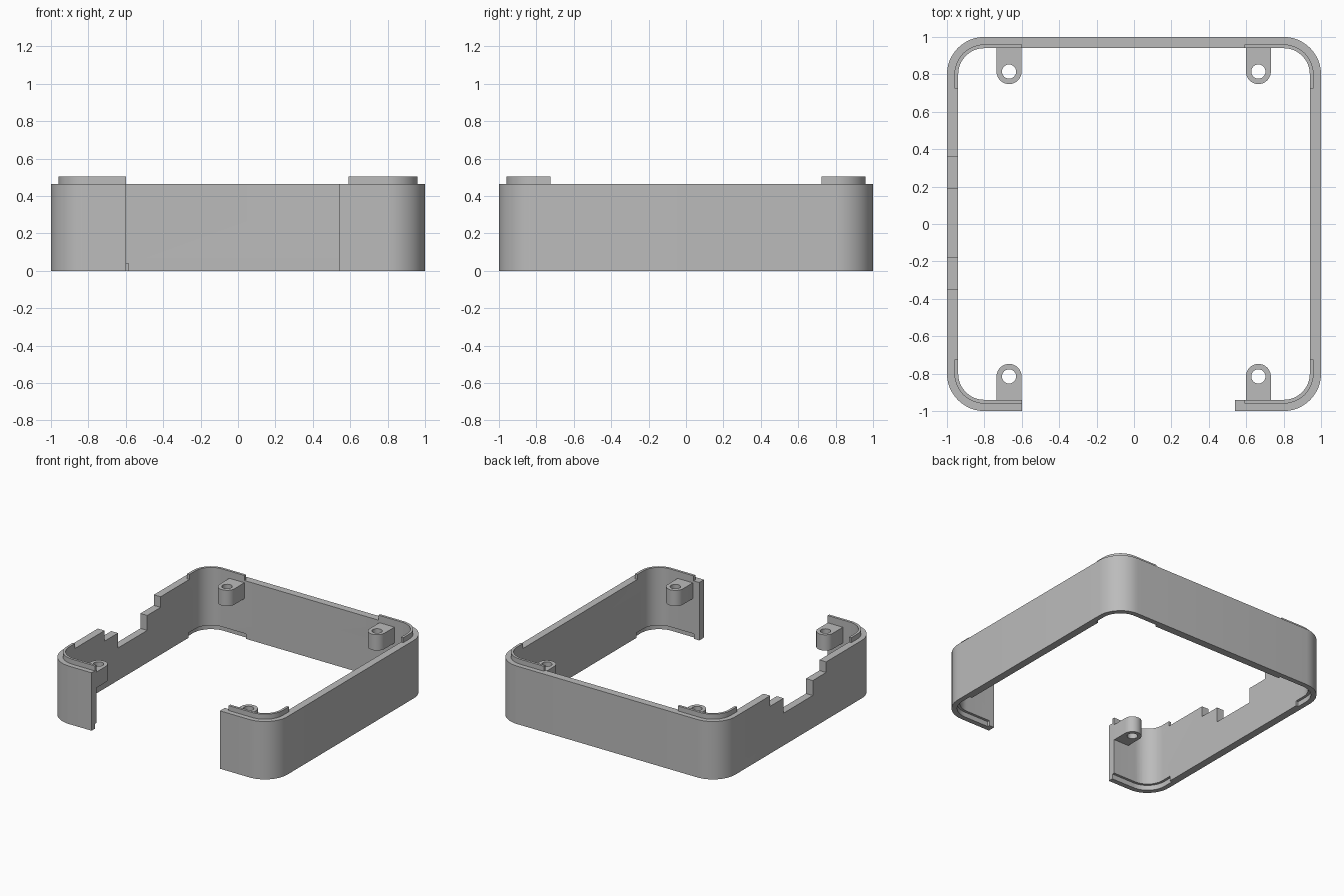
import bpy, bmesh
from math import sin, cos, pi, radians

if "Cube" in bpy.data.objects:
    bpy.data.objects.remove(bpy.data.objects["Cube"])

grey = bpy.data.materials.new("plain_grey")
grey.use_nodes = True
grey.diffuse_color = (0.5, 0.5, 0.5, 1)
grey.node_tree.nodes["Principled BSDF"].inputs["Base Color"].default_value = (0.5, 0.5, 0.5, 1)

RIM, LIP_TOP, REBATE = 0.465, 0.505, 0.04
OUTER, LIP, INNER = 1.0, 0.96, 0.94      # half widths of the nested outlines
RADIUS = 0.2                             # outside corner radius
END_LEFT, END_RIGHT = 0.54, -0.6         # ends of the open front wall
CORNERS = ["front_left", "back_left", "back_right", "front_right"]


def finish(name, bm):
    bmesh.ops.recalc_face_normals(bm, faces=bm.faces)
    mesh = bpy.data.meshes.new(name)
    bm.to_mesh(mesh)
    bm.free()
    mesh.materials.append(grey)
    obj = bpy.data.objects.new(name, mesh)
    bpy.context.collection.objects.link(obj)
    return obj


def arc(i, half, steps=12):
    """Points round corner i of a rounded square, counter-clockwise from the front left."""
    r = RADIUS - (OUTER - half)
    sx, sy = (1, 1, -1, -1)[i], (-1, 1, 1, -1)[i]
    c = half - r
    angles = [(i - 1) * pi / 2 + pi / 2 * k / steps for k in range(steps + 1)]
    return [(sx * c + r * cos(a), sy * c + r * sin(a)) for a in angles]


def frame_path(half):
    pts = [(END_LEFT, -half)]
    for i in range(4):
        pts += arc(i, half)
    return pts + [(END_RIGHT, -half)]


def corner_path(i, half, x_end, y_end):
    sx, sy = (1, 1, -1, -1)[i], (-1, 1, 1, -1)[i]
    ends = [(sx * x_end, sy * half), (sx * half, sy * y_end)]
    if i % 2:
        ends.reverse()
    return [ends[0]] + arc(i, half) + [ends[1]]


def strip(name, outside, inside, z0, z1):
    """A wall of rectangular section between two matching paths."""
    bm = bmesh.new()
    rings = []
    for o, n in zip(outside, inside):
        rings.append([bm.verts.new((*p, z)) for p, z in ((o, z0), (o, z1), (n, z1), (n, z0))])
    for a, b in zip(rings, rings[1:]):
        for k in range(4):
            m = (k + 1) % 4
            bm.faces.new((a[k], a[m], b[m], b[k]))
    bm.faces.new(rings[0])
    bm.faces.new(rings[-1])
    return finish(name, bm)


def prism(name, pts, z0, z1):
    bm = bmesh.new()
    face = bm.faces.new([bm.verts.new((x, y, z0)) for x, y in pts])
    top = bmesh.ops.extrude_face_region(bm, geom=[face])
    bmesh.ops.translate(bm, vec=(0, 0, z1 - z0),
                        verts=[v for v in top["geom"] if isinstance(v, bmesh.types.BMVert)])
    return finish(name, bm)


def cut(obj, cutter):
    mod = obj.modifiers.new("cut", "BOOLEAN")
    mod.operation, mod.solver, mod.object = "DIFFERENCE", "EXACT", cutter
    bpy.context.view_layer.objects.active = obj
    bpy.ops.object.modifier_apply(modifier=mod.name)
    bpy.data.objects.remove(cutter)


# Open-fronted wall
parts = []
wall = strip("frame_wall", frame_path(OUTER), frame_path(INNER), 0, RIM)
parts.append(wall)

# Stepped notch in the right wall
for y0, y1, z in ((-0.35, 0.36, 0.38), (-0.18, 0.19, 0.26)):
    cut(wall, prism("notch_cutter", [(-1.1, y0), (-0.85, y0), (-0.85, y1), (-1.1, y1)], z, 0.7))

# Rebates under the corners, and the raised lips that match them
for i, corner in enumerate(CORNERS):
    cut(wall, strip("rebate_cutter", corner_path(i, LIP, 0.585, 0.715),
                    corner_path(i, 0.9, 0.585, 0.715), -0.05, REBATE))
    x_end = 0.59 if i < 2 else 0.6
    parts.append(strip(corner + "_lip", corner_path(i, LIP, x_end, 0.725),
                       corner_path(i, INNER, x_end, 0.725), RIM, LIP_TOP))

# Screw bosses with through holes
for i, corner in enumerate(CORNERS):
    x = 0.665 if i < 2 else -0.668
    sy = 1 if i in (1, 2) else -1
    y, r = 0.815, 0.067
    tongue = [(x + r, sy * 0.95)]
    tongue += [(x + r * cos(k * pi / 16), sy * (y - r * sin(k * pi / 16))) for k in range(17)]
    tongue.append((x - r, sy * 0.95))
    boss = prism(corner + "_screw_boss", tongue, 0.32, 0.447)
    hole = [(x + 0.038 * cos(k * pi / 12), sy * y + 0.038 * sin(k * pi / 12)) for k in range(24)]
    cut(boss, prism("hole_cutter", hole, 0.2, 0.6))
    parts.append(boss)

# Smooth the curves, keep edges crisp
bpy.ops.object.select_all(action="DESELECT")
for obj in parts:
    obj.select_set(True)
bpy.context.view_layer.objects.active = wall
bpy.ops.object.shade_smooth_by_angle(angle=radians(30))
